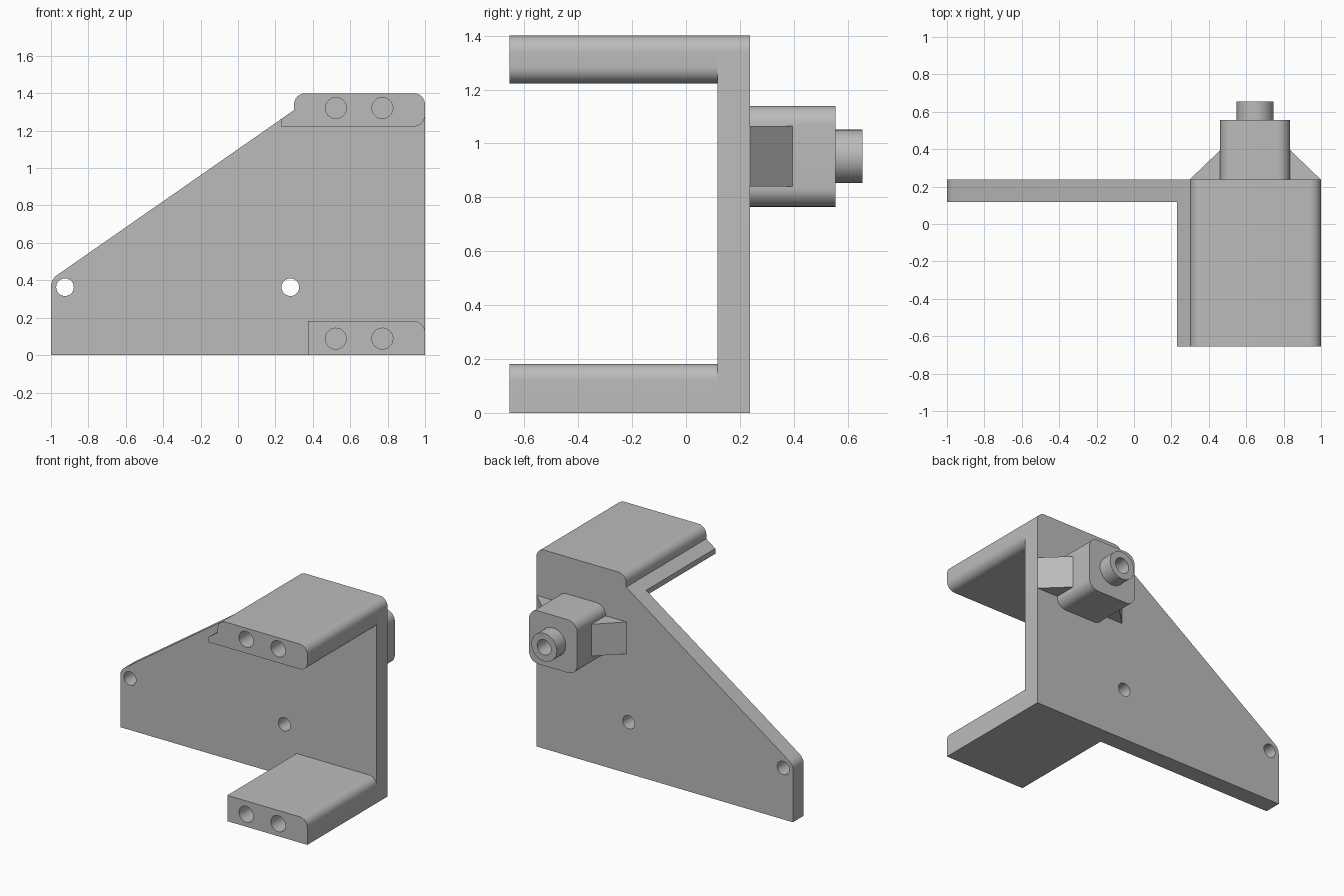
import bpy
import bmesh
from math import pi, tan, cos, sin, atan2, radians
from mathutils import Vector, Matrix

default = bpy.data.objects.get("Cube")
if default:
    bpy.data.objects.remove(default, do_unlink=True)

GREY = (0.5, 0.5, 0.5, 1.0)
grey = bpy.data.materials.new("plain grey")
grey.use_nodes = True
grey.diffuse_color = GREY
grey.node_tree.nodes["Principled BSDF"].inputs["Base Color"].default_value = GREY


def rounded(corners, steps=10):
    """Turn (u, v, radius) corners into an outline with filleted corners."""
    outline = []
    for i, (u, v, r) in enumerate(corners):
        p = Vector((u, v))
        if r == 0:
            outline.append(p)
            continue
        a = (Vector(corners[i - 1][:2]) - p).normalized()
        b = (Vector(corners[(i + 1) % len(corners)][:2]) - p).normalized()
        half = a.angle(b) / 2
        centre = p + (a + b).normalized() * (r / sin(half))
        start = p + a * (r / tan(half)) - centre
        end = p + b * (r / tan(half)) - centre
        first = atan2(start.y, start.x)
        sweep = (atan2(end.y, end.x) - first + pi) % (2 * pi) - pi
        for k in range(steps + 1):
            t = first + sweep * k / steps
            outline.append(centre + r * Vector((cos(t), sin(t))))
    return outline


def prism(name, corners, low, high, axis="y"):
    """Extrude an outline along y (outline in x, z) or z (outline in x, y)."""
    def place(p, d):
        return (p.x, d, p.y) if axis == "y" else (p.x, p.y, d)
    bm = bmesh.new()
    face = bm.faces.new([bm.verts.new(place(p, low)) for p in rounded(corners)])
    made = bmesh.ops.extrude_face_region(bm, geom=[face])["geom"]
    shift = Vector(place(Vector((0, 0)), high - low))
    bmesh.ops.translate(bm, vec=shift,
                        verts=[g for g in made if isinstance(g, bmesh.types.BMVert)])
    return finish(name, bm)


def rod(name, x, z, radius, low, high):
    """Cylinder lying along y."""
    bm = bmesh.new()
    bmesh.ops.create_cone(
        bm, cap_ends=True, segments=40, radius1=radius, radius2=radius, depth=high - low,
        matrix=Matrix.Translation((x, (low + high) / 2, z)) @ Matrix.Rotation(pi / 2, 4, "X"))
    return finish(name, bm)


def finish(name, bm):
    bmesh.ops.recalc_face_normals(bm, faces=bm.faces)
    mesh = bpy.data.meshes.new(name)
    bm.to_mesh(mesh)
    bm.free()
    mesh.materials.append(grey)
    obj = bpy.data.objects.new(name, mesh)
    bpy.context.collection.objects.link(obj)
    return obj


def drill(obj, x, z, radius, low, high):
    """Cut a round hole along y."""
    cutter = rod("hole_cutter", x, z, radius, low, high)
    cutter.hide_render = True
    mod = obj.modifiers.new("hole", "BOOLEAN")
    mod.operation = "DIFFERENCE"
    mod.solver = "EXACT"
    mod.object = cutter
    bpy.context.view_layer.objects.active = obj
    bpy.ops.object.modifier_apply(modifier=mod.name)
    bpy.data.objects.remove(cutter, do_unlink=True)


FRONT, PLATE_FRONT, PLATE_BACK = -0.655, 0.117, 0.238
R = 0.06

# Upright plate with a sloping edge and two through holes
plate = prism("back_plate", [(-1, 0, 0), (1, 0, 0), (1, 1.4, R), (0.3, 1.4, R),
                             (0.3, 1.31, 0), (-1, 0.405, 0.075)], PLATE_FRONT, PLATE_BACK)
for x in (-0.925, 0.28):
    drill(plate, x, 0.363, 0.047, 0, 0.4)

# Two forward arms, each with a pair of blind holes in its end
upper = prism("upper_arm", [(0.23, 1.223, 0), (1, 1.223, R), (1, 1.4, R), (0.3, 1.4, R),
                            (0.3, 1.31, 0), (0.23, 1.26, 0)], FRONT, PLATE_FRONT)
lower = prism("lower_arm", [(0.375, 0, 0), (1, 0, 0), (1, 0.182, R), (0.375, 0.182, 0)],
              FRONT, PLATE_FRONT)
for arm, z in ((upper, 1.321), (lower, 0.088)):
    for x in (0.523, 0.772):
        drill(arm, x, z, 0.056, FRONT - 0.1, FRONT + 0.5)

# Rear block with rounded edges, and its hollow spigot
BX, BZ, HALF = 0.648, 0.952, 0.187
block = prism("rear_block", [(BX + sx * HALF, BZ + sz * HALF, 0.07) for sx, sz in
                             ((-1, -1), (1, -1), (1, 1), (-1, 1))], PLATE_BACK, 0.555)
spigot = rod("rear_spigot", BX, BZ, 0.099, 0.555, 0.655)
for part in (block, spigot):
    drill(part, BX, BZ, 0.054, 0.35, 0.75)

# Triangular gussets either side of the block
gussets = [prism(side + "_gusset", [(BX + s * HALF, PLATE_BACK, 0),
                                    (BX + s * 0.35, PLATE_BACK, 0),
                                    (BX + s * HALF, 0.395, 0)], 0.84, 1.065, "z")
           for side, s in (("left", 1), ("right", -1))]

# Smooth the curved surfaces and keep the edges crisp
for obj in [plate, upper, lower, block, spigot] + gussets:
    bpy.ops.object.select_all(action="DESELECT")
    obj.select_set(True)
    bpy.context.view_layer.objects.active = obj
    bpy.ops.object.shade_smooth_by_angle(angle=radians(25))
